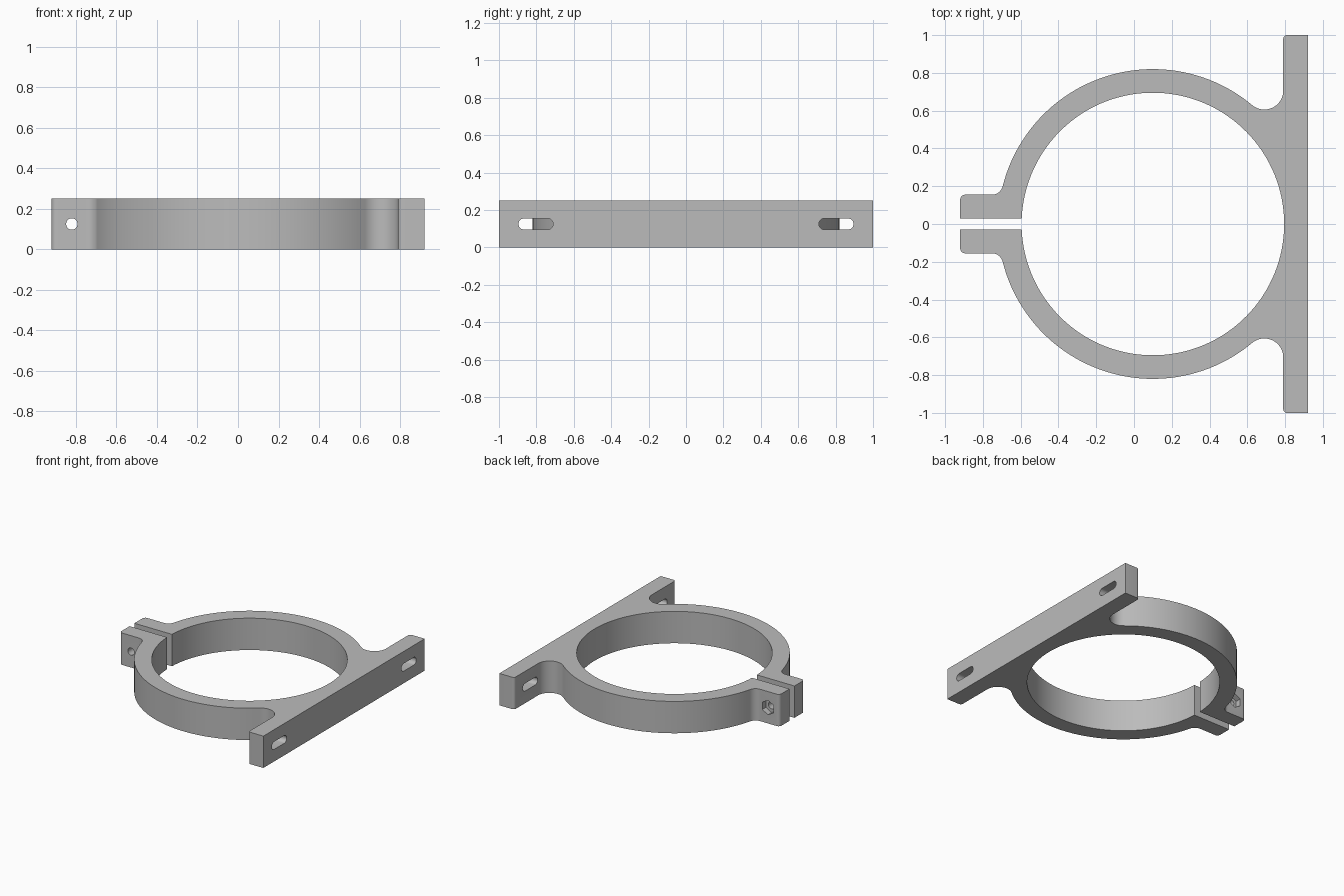
import bpy, bmesh
from math import sin, cos, asin, atan2, hypot, pi, sqrt
from mathutils import Matrix

cube = bpy.data.objects.get("Cube")
if cube:
    bpy.data.objects.remove(cube, do_unlink=True)

HEIGHT = 0.25
MID = HEIGHT / 2
RING_X, INNER, OUTER = 0.1, 0.695, 0.82
END_X, PLATE_X = 0.92, 0.79
GAP, TAB_Y = 0.03, 0.155
BOLT_X = -0.82

grey = bpy.data.materials.new("plain grey")
grey.use_nodes = True
colour = (0.5, 0.5, 0.5, 1)
grey.diffuse_color = colour
grey.node_tree.nodes["Principled BSDF"].inputs["Base Color"].default_value = colour


def arc(cx, cy, r, start, end, steps):
    angles = [start + (end - start) * i / steps for i in range(steps + 1)]
    return [(cx + r * cos(a), cy + r * sin(a)) for a in angles]


def prism(name, outline, depth, matrix=Matrix()):
    """Extrude a flat outline along local z and place it with a matrix."""
    bm = bmesh.new()
    face = bm.faces.new([bm.verts.new((x, y, 0)) for x, y in outline])
    extruded = bmesh.ops.extrude_face_region(bm, geom=[face])["geom"]
    moved = [v for v in extruded if isinstance(v, bmesh.types.BMVert)]
    bmesh.ops.translate(bm, verts=moved, vec=(0, 0, depth))
    bmesh.ops.transform(bm, matrix=matrix, verts=bm.verts)
    bmesh.ops.recalc_face_normals(bm, faces=bm.faces)
    mesh = bpy.data.meshes.new(name)
    bm.to_mesh(mesh)
    bm.free()
    mesh.materials.append(grey)
    obj = bpy.data.objects.new(name, mesh)
    bpy.context.collection.objects.link(obj)
    return obj


# Half outline: bore, clamp tab, outer ring, mounting plate
tab_r, plate_r, tab_corner, plate_corner = 0.06, 0.1, 0.025, 0.02
tab_cy = TAB_Y + tab_r
tab_cx = RING_X - sqrt((OUTER + tab_r) ** 2 - tab_cy ** 2)
plate_cx = PLATE_X - plate_r
plate_cy = sqrt((OUTER + plate_r) ** 2 - (plate_cx - RING_X) ** 2)
tab_angle = atan2(tab_cy, tab_cx - RING_X)
plate_angle = atan2(plate_cy, plate_cx - RING_X)

half = arc(RING_X, 0, INNER, 0, pi - asin(GAP / INNER), 64)
half += [(-END_X, GAP)]
half += arc(tab_corner - END_X, TAB_Y - tab_corner, tab_corner, pi, pi / 2, 6)
half += arc(tab_cx, tab_cy, tab_r, -pi / 2, tab_angle - pi, 10)
half += arc(RING_X, 0, OUTER, tab_angle, plate_angle, 44)[1:]
half += arc(plate_cx, plate_cy, plate_r, plate_angle + pi, 2 * pi, 20)[1:]
half += arc(PLATE_X + plate_corner, 1 - plate_corner, plate_corner, pi, pi / 2, 6)
half += [(END_X, 1)]
outline = half + [(x, -y) for x, y in reversed(half[1:])]
bracket = prism("clamp_bracket", outline, HEIGHT)

# Cutters: slots through the plate along x, bolt hole and nut pocket along y
along_x = Matrix(((0, 0, 1, 0), (1, 0, 0, 0), (0, 1, 0, 0), (0, 0, 0, 1)))
along_y = Matrix(((1, 0, 0, 0), (0, 0, 1, 0), (0, 1, 0, 0), (0, 0, 0, 1)))
slot_r, slot_half = 0.03, 0.0625
slot = (arc(slot_half, 0, slot_r, -pi / 2, pi / 2, 12)
        + arc(-slot_half, 0, slot_r, pi / 2, pi * 1.5, 12))
cutters = [prism("slot_cutter", slot, 0.3,
                 Matrix.Translation((0.7, side * 0.803, MID)) @ along_x)
           for side in (-1, 1)]
bolt = arc(0, 0, 0.028, 0, 2 * pi, 32)[:-1]
cutters.append(prism("bolt_cutter", bolt, 0.5,
                     Matrix.Translation((BOLT_X, -0.25, MID)) @ along_y))
nut = arc(0, 0, 0.057, pi / 6, pi / 6 + 2 * pi, 6)[:-1]
cutters.append(prism("nut_cutter", nut, 0.2,
                     Matrix.Translation((BOLT_X, TAB_Y - 0.045, MID)) @ along_y))

bpy.ops.object.select_all(action="DESELECT")
bpy.context.view_layer.objects.active = bracket
bracket.select_set(True)
for cutter in cutters:
    cut = bracket.modifiers.new("cut", "BOOLEAN")
    cut.operation = "DIFFERENCE"
    cut.solver = "EXACT"
    cut.object = cutter
    bpy.ops.object.modifier_apply(modifier=cut.name)
    bpy.data.objects.remove(cutter, do_unlink=True)

bpy.ops.object.shade_smooth_by_angle(angle=pi / 6)
